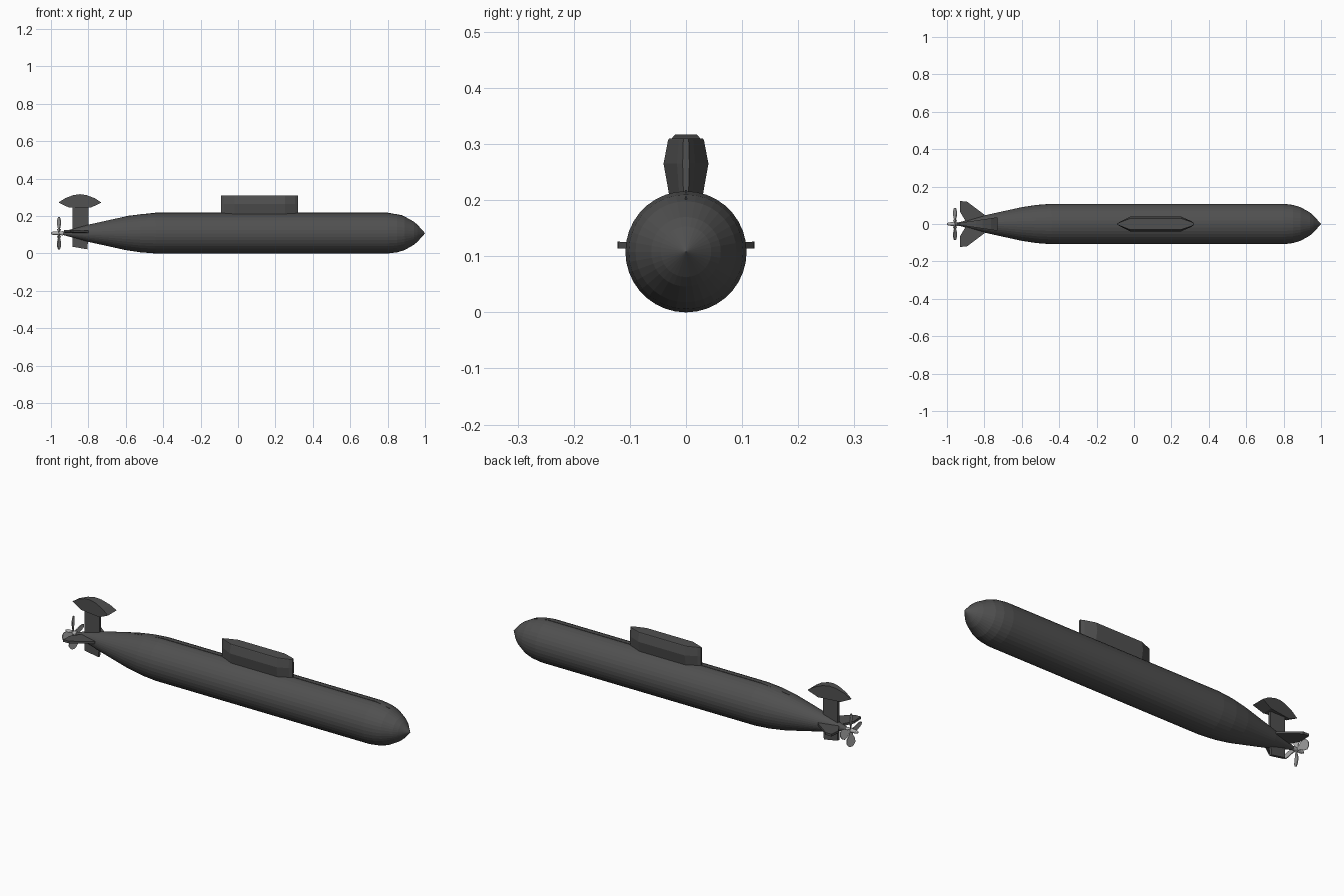
import bpy, bmesh
from math import sin, cos, pi, radians
from mathutils import Matrix, Vector

old = bpy.data.objects.get("Cube")
if old:
    bpy.data.objects.remove(old, do_unlink=True)

AXIS_Z = 0.108  # height of the hull axis


def material(name, value):
    m = bpy.data.materials.new(name)
    m.use_nodes = True
    colour = (value, value, value, 1)
    m.diffuse_color = colour
    m.node_tree.nodes["Principled BSDF"].inputs["Base Color"].default_value = colour
    return m


hull_grey = material("dark hull grey", 0.08)
metal = material("light propeller metal", 0.42)


def finish(name, bm, mat):
    bmesh.ops.remove_doubles(bm, verts=bm.verts, dist=1e-5)
    bmesh.ops.recalc_face_normals(bm, faces=bm.faces)
    mesh = bpy.data.meshes.new(name)
    bm.to_mesh(mesh)
    bm.free()
    mesh.materials.append(mat)
    ob = bpy.data.objects.new(name, mesh)
    bpy.context.collection.objects.link(ob)
    return ob


def loft(name, rings, mat):
    """Skin a list of equally long closed rings and cap both ends."""
    bm = bmesh.new()
    rows = [[bm.verts.new(p) for p in ring] for ring in rings]
    n = len(rows[0])
    for a, b in zip(rows, rows[1:]):
        for i in range(n):
            j = (i + 1) % n
            bm.faces.new((a[i], a[j], b[j], b[i]))
    bm.faces.new(rows[0])
    bm.faces.new(rows[-1])
    return finish(name, bm, mat)


def lathe(name, profile, sides, mat):
    """Turn (x, radius) points around the hull axis."""
    angles = [2 * pi * i / sides for i in range(sides)]
    rings = [[(x, max(r, 0.0004) * cos(a), AXIS_Z + max(r, 0.0004) * sin(a))
              for a in angles] for x, r in profile]
    return loft(name, rings, mat)


def side_plate(name, outline, half):
    """Upright plate from an (x, z) outline; half(x) is its half thickness."""
    return loft(name, [[(x, s * half(x), z) for x, z in outline] for s in (-1, 1)], hull_grey)


# Hull
lathe("hull", [(-0.94, 0.008), (-0.8, 0.046), (-0.6, 0.09), (-0.52, 0.102),
               (-0.44, 0.108), (0.8, 0.108), (0.85, 0.102), (0.89, 0.09),
               (0.94, 0.062), (0.96, 0.045), (1.0, 0)], 36, hull_grey)

# Thin ridge along the top of the hull
side_plate("deck_ridge", [(-0.6, 0.19), (-0.6, 0.2), (-0.44, 0.218), (0.8, 0.218),
                          (0.88, 0.204), (0.88, 0.18)], lambda x: 0.002)

# Sail with chamfered ends and a bulge at mid height
plan = [(-0.09, 0.08), (-0.075, 0.3), (-0.02, 1), (0.25, 1), (0.305, 0.4), (0.32, 0.15)]
sail_rings = []
for z, w in [(0.19, 0.028), (0.215, 0.031), (0.265, 0.04), (0.307, 0.032), (0.31, 0.03)]:
    sail_rings.append([(x, w * k, z) for x, k in plan]
                      + [(x, -w * k, z) for x, k in reversed(plan)])
loft("sail", sail_rings, hull_grey)

# Upper and lower rudders
side_plate("upper_rudder", [(-0.885, 0.11), (-0.8, 0.11), (-0.8, 0.26), (-0.885, 0.26)],
           lambda x: 0.007)
side_plate("lower_rudder", [(-0.885, 0.11), (-0.8, 0.11), (-0.805, 0.022), (-0.885, 0.036)],
           lambda x: 0.007)

# Wedge pod on the upper rudder, domed above and widening forward
side_plate("rudder_pod", [(-0.96, 0.272), (-0.925, 0.295), (-0.88, 0.312), (-0.845, 0.317),
                          (-0.81, 0.312), (-0.765, 0.295), (-0.73, 0.272),
                          (-0.785, 0.246), (-0.905, 0.246)],
           lambda x: 0.002 + 0.034 * (x + 0.96) / 0.23)

# Horizontal stern planes
fin = [(-0.79, 0.02), (-0.8, 0.05), (-0.895, 0.121), (-0.93, 0.122), (-0.93, 0.065), (-0.9, 0.015)]
for name, side in (("left_stern_plane", 1), ("right_stern_plane", -1)):
    loft(name, [[(x, side * y, AXIS_Z + 0.006 + 0.05 * y + dz) for x, y in fin]
                for dz in (-0.006, 0.006)], hull_grey)

# Propeller hub and four pitched blades
lathe("propeller_hub", [(-1.0, 0.004), (-0.99, 0.009), (-0.935, 0.011)], 12, metal)
blade_plan = [(0.0, 0.006), (0.025, 0.011), (0.045, 0.022), (0.065, 0.025), (0.08, 0.016), (0.086, 0.006)]
for k in range(4):
    place = (Matrix.Translation((-0.957, 0, AXIS_Z)) @ Matrix.Rotation(k * pi / 2, 4, "X")
             @ Matrix.Rotation(radians(22), 4, "Z"))
    ring = [(w, r) for r, w in blade_plan] + [(-w, r) for r, w in reversed(blade_plan)]
    loft(f"propeller_blade_{k + 1}",
         [[place @ Vector((t, y, z)) for y, z in ring] for t in (-0.002, 0.002)], metal)
